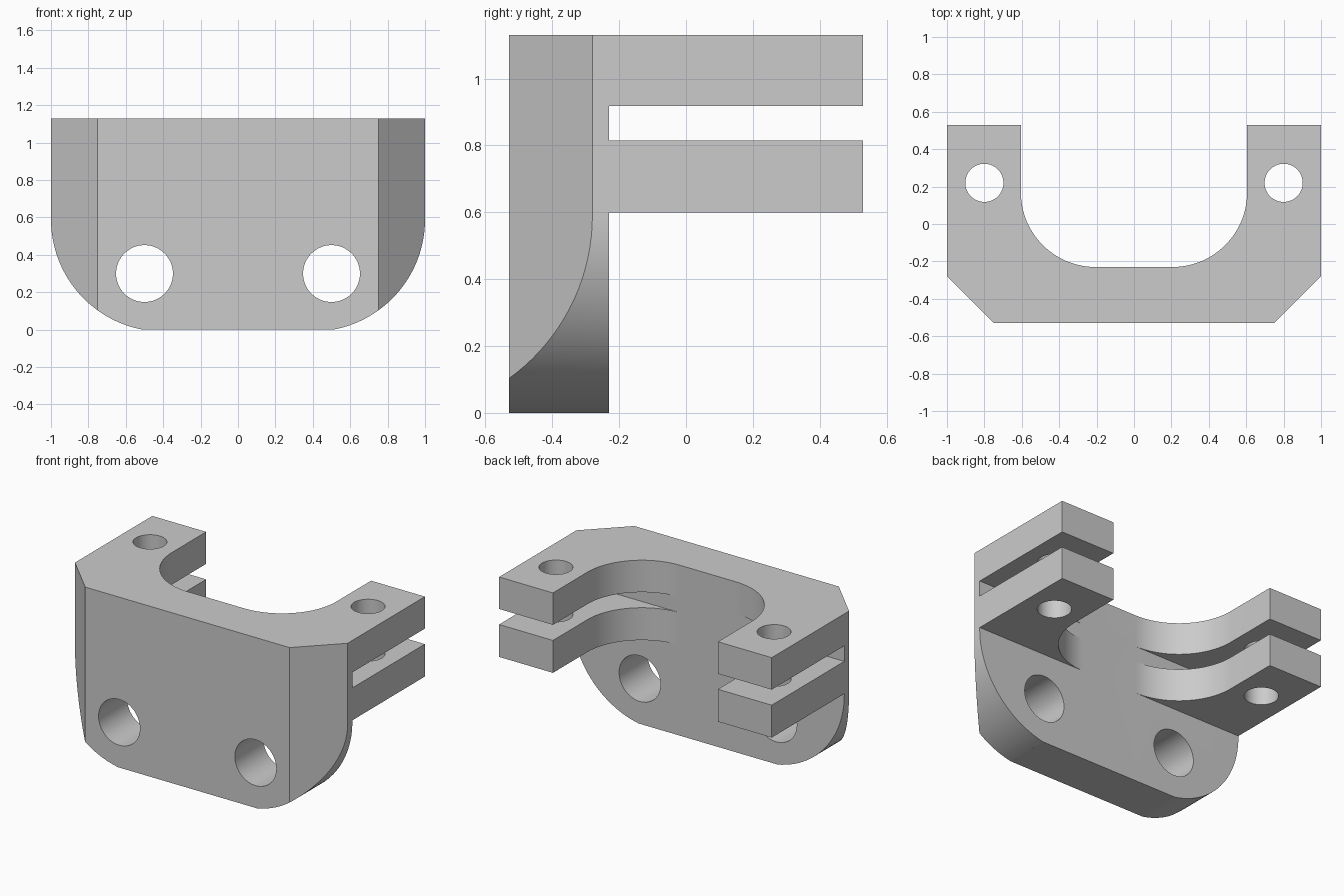
import bpy, bmesh, math
from mathutils import Vector

cube = bpy.data.objects.get("Cube")
if cube:
    bpy.data.objects.remove(cube, do_unlink=True)

HEIGHT, FRONT, BACK, PLATE_BACK = 1.13, -0.53, 0.53, -0.23


def arc(cx, cy, r, start, end, steps=26):
    """Points along a circular arc, angles in degrees."""
    angles = [math.radians(start + (end - start) * i / steps) for i in range(steps + 1)]
    return [(cx + r * math.cos(a), cy + r * math.sin(a)) for a in angles]


def mirrored(half):
    """Close a right-hand half outline with its mirror image."""
    return half + [(-x, y) for x, y in reversed(half)]


def prism(name, outline, place, sweep):
    """Extrude a 2D outline placed in space by the function place."""
    bm = bmesh.new()
    face = bm.faces.new([bm.verts.new(place(a, b)) for a, b in outline])
    grown = bmesh.ops.extrude_face_region(bm, geom=[face])["geom"]
    moved = [v for v in grown if isinstance(v, bmesh.types.BMVert)]
    bmesh.ops.translate(bm, verts=moved, vec=Vector(sweep))
    bmesh.ops.recalc_face_normals(bm, faces=bm.faces)
    mesh = bpy.data.meshes.new(name)
    bm.to_mesh(mesh)
    bm.free()
    obj = bpy.data.objects.new(name, mesh)
    bpy.context.collection.objects.link(obj)
    return obj


def boolean(target, tool, operation):
    """Apply an exact boolean and discard the helper."""
    tool.hide_render = True
    mod = target.modifiers.new(operation, "BOOLEAN")
    mod.operation, mod.object, mod.solver = operation, tool, "EXACT"
    bpy.context.view_layer.objects.active = target
    bpy.ops.object.modifier_apply(modifier=mod.name)
    bpy.data.objects.remove(tool, do_unlink=True)


# Plan: chamfered front corners and a rounded U opening at the back
plan = mirrored([(0.75, FRONT), (1, -0.28), (1, BACK), (0.605, BACK)]
                + arc(0.205, 0.17, 0.4, 0, -90))
bracket = prism("clamp_bracket", plan, lambda a, b: (a, b, 0), (0, 0, HEIGHT))

# Side outline: upright plate with two flanges separated by a slot
side = [(FRONT - 0.1, -0.1), (PLATE_BACK, -0.1), (PLATE_BACK, 0.6), (BACK + 0.1, 0.6),
        (BACK + 0.1, 0.815), (PLATE_BACK, 0.815), (PLATE_BACK, 0.918),
        (BACK + 0.1, 0.918), (BACK + 0.1, HEIGHT + 0.1), (FRONT - 0.1, HEIGHT + 0.1)]
boolean(bracket, prism("side_helper", side, lambda a, b: (-1.2, a, b), (2.4, 0, 0)),
        "INTERSECT")

# Rounded lower corners
for s in (1, -1):
    corner = [(s * x, z) for x, z in
              arc(0.4, 0.59, 0.6, 0, -79.5) + [(0.509, -0.2), (1.2, -0.2), (1.2, 0.59)]]
    boolean(bracket, prism("corner_cutter", corner, lambda a, b: (a, -0.7, b), (0, 1.4, 0)),
            "DIFFERENCE")

# Mounting holes through the plate and bolt holes through the flanges
for s in (1, -1):
    mount = arc(s * 0.5, 0.3, 0.152, 0, 360, 64)[:-1]
    boolean(bracket, prism("mount_cutter", mount, lambda a, b: (a, -0.7, b), (0, 1.4, 0)),
            "DIFFERENCE")
    bolt = arc(s * 0.8, 0.22, 0.102, 0, 360, 64)[:-1]
    boolean(bracket, prism("bolt_cutter", bolt, lambda a, b: (a, b, 0.3), (0, 0, 1.2)),
            "DIFFERENCE")

# Plain grey finish
grey = bpy.data.materials.new("light grey")
grey.use_nodes = True
colour = (0.6, 0.6, 0.6, 1)
grey.diffuse_color = colour
for node in grey.node_tree.nodes:
    if node.type == "BSDF_PRINCIPLED":
        node.inputs["Base Color"].default_value = colour
bracket.data.materials.clear()
bracket.data.materials.append(grey)

bpy.ops.object.select_all(action="DESELECT")
bracket.select_set(True)
bpy.context.view_layer.objects.active = bracket
bpy.ops.object.shade_smooth_by_angle(angle=math.radians(8))
